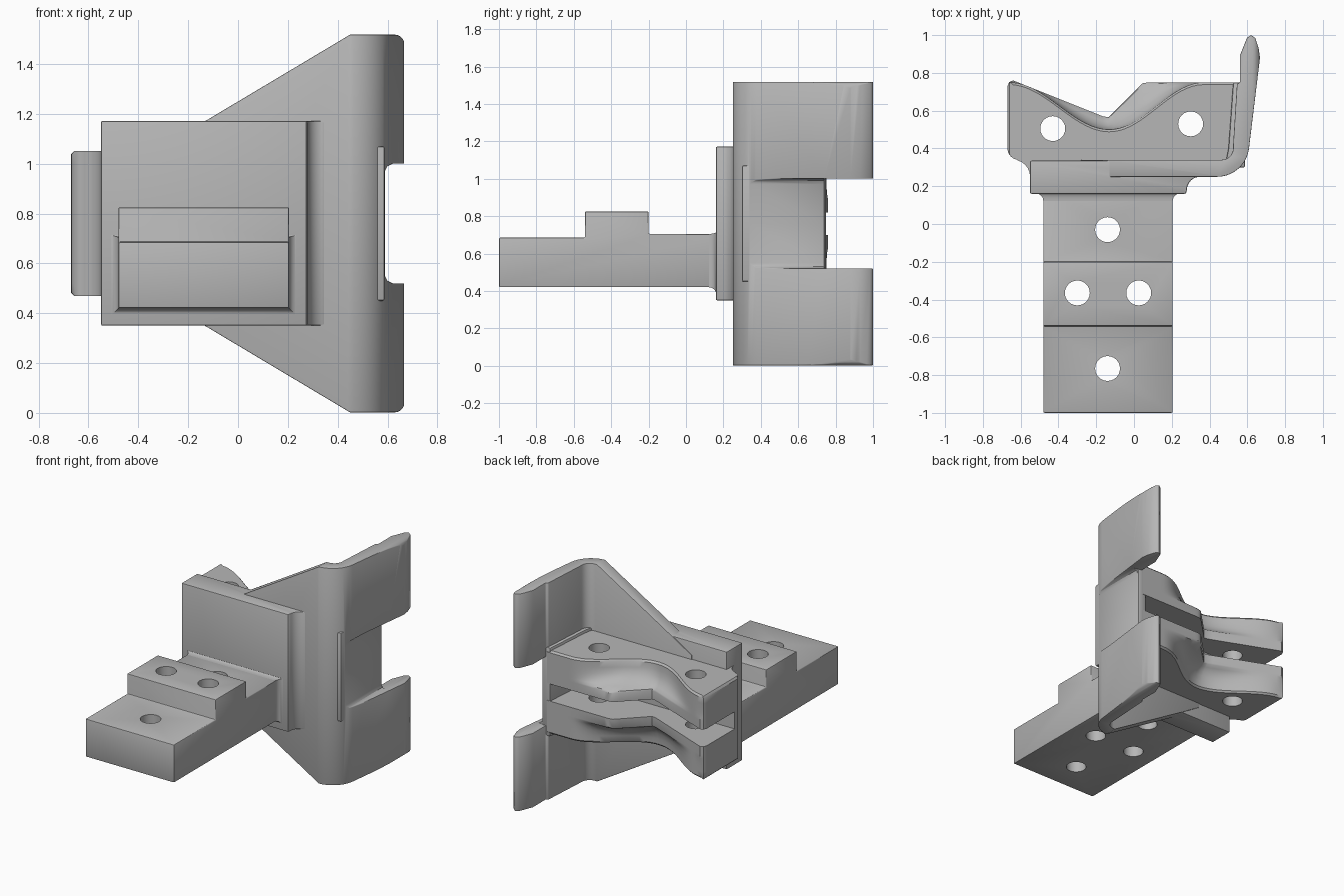
import bpy, bmesh
from math import sin, cos, pi, radians

cube = bpy.data.objects.get("Cube")
if cube:
    bpy.data.objects.remove(cube, do_unlink=True)

grey = bpy.data.materials.new("plain grey")
grey.use_nodes = True
grey.diffuse_color = (0.47, 0.47, 0.47, 1)
grey.node_tree.nodes["Principled BSDF"].inputs["Base Color"].default_value = (0.47, 0.47, 0.47, 1)


def loft(name, rings):
    """Skin a closed solid through rings of equal length."""
    bm = bmesh.new()
    vs = [[bm.verts.new(p) for p in ring] for ring in rings]
    n = len(rings[0])
    for a, b in zip(vs, vs[1:]):
        for i in range(n):
            j = (i + 1) % n
            bm.faces.new((a[i], a[j], b[j], b[i]))
    bm.faces.new(vs[0])
    bm.faces.new(vs[-1])
    bmesh.ops.recalc_face_normals(bm, faces=bm.faces)
    me = bpy.data.meshes.new(name)
    bm.to_mesh(me)
    bm.free()
    me.materials.append(grey)
    ob = bpy.data.objects.new(name, me)
    bpy.context.collection.objects.link(ob)
    return ob


def prism(name, pts, lo, hi, axis):
    """Extrude a flat profile along one axis."""
    place = {"x": lambda a, b, t: (t, a, b),
             "y": lambda a, b, t: (a, t, b),
             "z": lambda a, b, t: (a, b, t)}[axis]
    return loft(name, [[place(a, b, t) for a, b in pts] for t in (lo, hi)])


def rect(a0, a1, b0, b1):
    return [(a0, b0), (a1, b0), (a1, b1), (a0, b1)]


def arc(cx, cy, r, start, end, steps=8):
    angles = [radians(start + (end - start) * i / steps) for i in range(steps + 1)]
    return [(cx + r * cos(a), cy + r * sin(a)) for a in angles]


def apply(ob, mod):
    bpy.ops.object.select_all(action="DESELECT")
    ob.select_set(True)
    bpy.context.view_layer.objects.active = ob
    bpy.ops.object.modifier_apply(modifier=mod.name)


def boolean(ob, cutter, operation="DIFFERENCE"):
    mod = ob.modifiers.new("cut", "BOOLEAN")
    mod.operation, mod.object, mod.solver = operation, cutter, "EXACT"
    apply(ob, mod)
    bpy.data.objects.remove(cutter, do_unlink=True)


def bevel(ob, width, segments=2):
    mod = ob.modifiers.new("round", "BEVEL")
    mod.width, mod.segments = width, segments
    mod.limit_method, mod.angle_limit = "ANGLE", radians(40)
    apply(ob, mod)


def drill(ob, centres):
    for x, y in centres:
        boolean(ob, prism("drill", arc(x, y, 0.066, 0, 345, 23), -0.5, 2, "z"))


def finish(ob):
    bpy.ops.object.select_all(action="DESELECT")
    ob.select_set(True)
    bpy.context.view_layer.objects.active = ob
    bpy.ops.object.shade_smooth_by_angle(angle=radians(35))


# Stepped mounting tongue with four holes
tongue = prism("tongue", [(-1, 0.42), (0.2, 0.42), (0.2, 0.705), (-0.2, 0.705), (-0.2, 0.825),
                          (-0.54, 0.825), (-0.54, 0.685), (-1, 0.685)], -0.48, 0.205, "x")
bevel(tongue, 0.007)
drill(tongue, [(-0.14, -0.03), (-0.3, -0.365), (0.025, -0.365), (-0.14, -0.765)])

# Concave fillet where the tongue meets the block
R = 0.04
rings = []
for i in range(7):
    a = i / 6 * pi / 2
    d, y = R * (1 - sin(a)), 0.162 - R * (1 - cos(a))
    rings.append([(x, y, z) for x, z in rect(-0.48 - d, 0.205 + d, 0.42 - d, 0.705 + d * 0.3)])
tongue_fillet = loft("tongue_fillet", rings)

# Block behind the tongue, flared into the wing on one side
block = prism("block", [(-0.55, 0.16), (0.275, 0.16)] + arc(0.35, 0.18, 0.07, 180, 90)
              + [(0.35, 0.335), (-0.55, 0.335)], 0.35, 1.172, "z")
bevel(block, 0.007)

# Wing plate curving round into the side flange
wing_profile = ([(-0.3, 0.25)] + arc(0.44, 0.42, 0.17, -90, -8, 10)
                + [(0.667, 0.88), (0.66, 0.93), (0.642, 0.985), (0.62, 1), (0.598, 0.985),
                   (0.56, 0.89), (0.56, 0.75), (0.545, 0.74), (0.525, 0.42)]
                + arc(0.465, 0.4, 0.06, 0, -90, 5) + [(-0.3, 0.34)])
wing = prism("wing_and_flange", wing_profile, -0.1, 1.62, "z")
MID = 0.76
upper = [(0.59, MID), (0.59, 0.97), (0.6, 0.99), (0.62, 1), (0.7, 1)]
upper += [(0.7, 1.4)] + arc(0.628, 1.478, 0.04, 0, 90, 6) + [(0.45, 1.518), (-0.13, 1.172), (-0.28, 1.08)]
upper[5:6] = [(0.7, 1.44), (0.668, 1.45)]
lower = [(x, 2 * MID - z) for x, z in reversed(upper[1:])]
boolean(wing, prism("silhouette", upper + lower, 0, 1.2, "y"), "INTERSECT")
boolean(wing, prism("flange_gap", rect(0.4, 0.8, 0.74, 1.2), 0.52, 1.0, "z"))
bevel(wing, 0.008)

# Thick web across the flange opening
web = prism("flange_web", [(0.48, 0.3), (0.59, 0.3), (0.592, 0.748), (0.525, 0.748), (0.5, 0.4)],
            0.45, 1.07, "z")
boolean(web, prism("web_outline", [(0.4, 0.3), (0.588, 0.3), (0.588, 1.22), (0.52, 1.12), (0.4, 1.07)],
                   0.2, 0.9, "y"), "INTERSECT")
bevel(web, 0.008)


# Jaws: scooped rear edge, from a smooth curve outside to a notch inside
def outer_edge(x):
    t = (x + 0.13) / (0.53 if x < -0.13 else 0.5)
    t = min(abs(t), 1)
    return 0.5 + 0.25 * (1 - cos(pi * t)) / 2


def inner_edge(x):
    return 0.76 - 0.4 * (x + 0.64) if x < -0.14 else min(0.75, 0.56 + x + 0.14)


COUNT = 40
xs = [-0.64 + 1.19 * i / COUNT for i in range(COUNT + 1)]
front = ([(0.55, 0.3), (-0.5, 0.3), (-0.5, 0.22), (-0.55, 0.22)] + arc(-0.64, 0.25, 0.09, 0, 75, 5)
         + arc(-0.61, 0.4, 0.06, 260, 180, 5) + [(-0.67, 0.73), (-0.66, 0.752)])
levels = [(1.05, 0, 0.012), (1.038, 0, 0), (1.0, 0.03, 0), (0.96, 0.15, 0), (0.93, 0.35, 0),
          (0.905, 0.65, 0), (0.89, 0.95, 0), (0.88, 1, 0), (0.82, 1, 0)]
for name, side in (("upper_jaw", 1), ("lower_jaw", -1)):
    rings = []
    for z, mix, inset in levels:
        z = MID + side * (z - MID)
        ring = [(max(x, -0.67 + inset), y, z) for x, y in front]
        for x in xs:
            f, g = outer_edge(x), inner_edge(x)
            ring.append((x, f + (max(g, f) - f) * mix - inset, z))
        rings.append(ring)
    jaw = loft(name, rings)
    drill(jaw, [(-0.43, 0.505), (0.3, 0.53)])
    finish(jaw)

# Spine joining the jaws
spine = prism("jaw_spine", front[:-2] + [(-0.67, 0.42), (0.55, 0.42)], 0.8, 0.72, "z")
for v in spine.data.vertices:
    v.co.z = MID + (0.08 if v.co.z > MID else -0.08)

for part in (tongue, tongue_fillet, block, wing, web, spine):
    finish(part)
